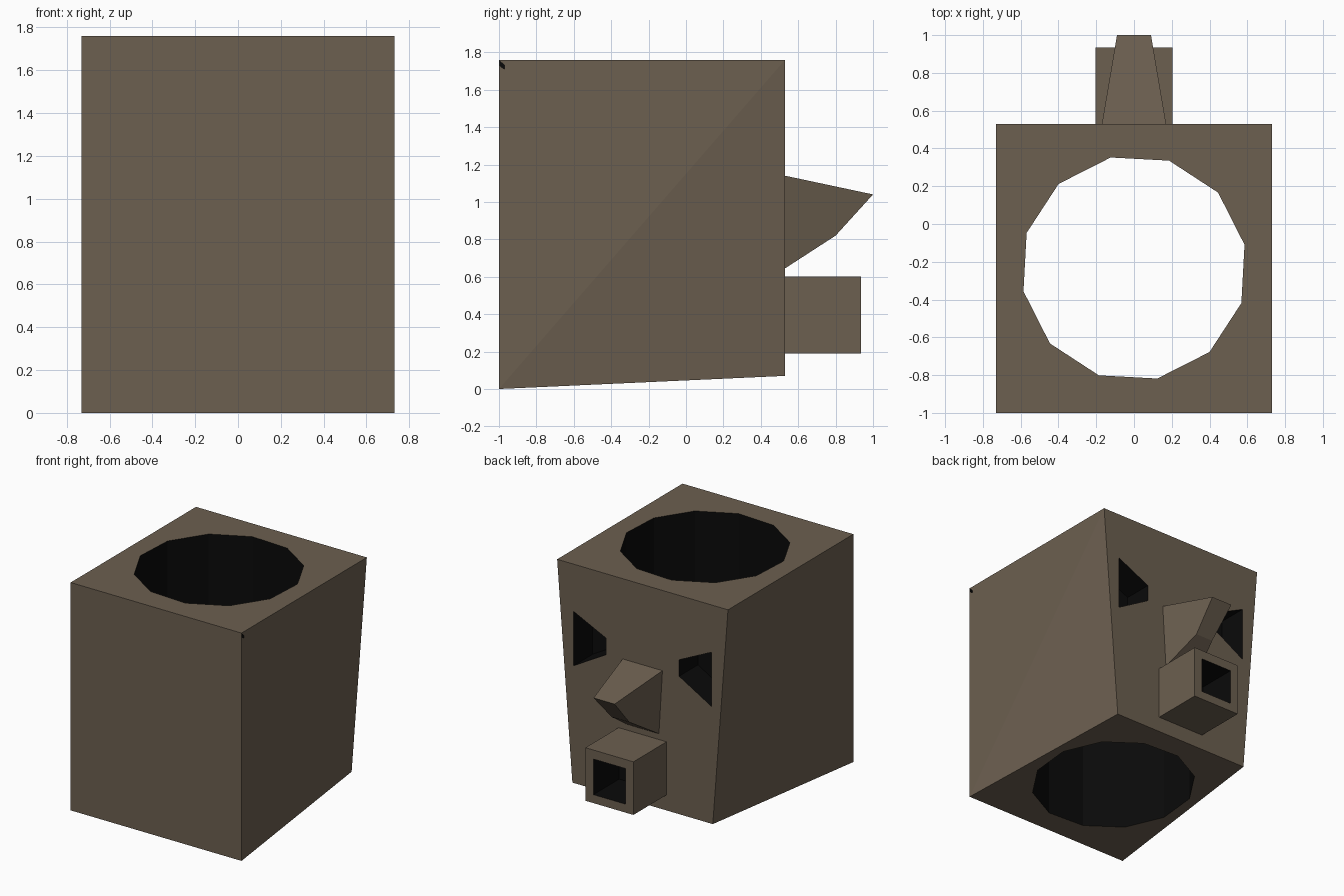
import bpy, bmesh
from math import cos, sin, radians

cube = bpy.data.objects.get("Cube")
if cube:
    bpy.data.objects.remove(cube, do_unlink=True)


def material(name, rgb):
    m = bpy.data.materials.new(name)
    m.use_nodes = True
    m.diffuse_color = (*rgb, 1)
    m.node_tree.nodes["Principled BSDF"].inputs["Base Color"].default_value = (*rgb, 1)
    return m


MATS = [material("stone_brown", (0.15, 0.115, 0.08)),
        material("hollow_black", (0.003, 0.003, 0.003))]


def loft(name, *rings, slot=0):
    """Closed solid skinned through rings of equal length."""
    bm = bmesh.new()
    loops = [[bm.verts.new(p) for p in ring] for ring in rings]
    for a, b in zip(loops, loops[1:]):
        n = len(a)
        for i in range(n):
            j = (i + 1) % n
            bm.faces.new((a[i], a[j], b[j], b[i]))
    bm.faces.new(loops[0])
    bm.faces.new(loops[-1])
    bmesh.ops.recalc_face_normals(bm, faces=bm.faces)
    for f in bm.faces:
        f.material_index = slot
    mesh = bpy.data.meshes.new(name)
    bm.to_mesh(mesh)
    bm.free()
    for m in MATS:
        mesh.materials.append(m)
    ob = bpy.data.objects.new(name, mesh)
    bpy.context.collection.objects.link(ob)
    return ob


def carve(target, cutter):
    """Subtract the cutter; its black faces line the hollow."""
    mod = target.modifiers.new("carve", "BOOLEAN")
    mod.operation = "DIFFERENCE"
    mod.solver = "EXACT"
    mod.object = cutter
    bpy.context.view_layer.objects.active = target
    bpy.ops.object.modifier_apply(modifier=mod.name)
    bpy.data.objects.remove(cutter, do_unlink=True)


def rect_y(w, z0, z1, y):
    return [(-w, y, z0), (w, y, z0), (w, y, z1), (-w, y, z1)]


FRONT, BACK, TOP = -1.0, 0.53, 1.76

# Body: block whose rear lower corners are pulled in and up
body = loft("body", rect_y(0.73, 0, TOP, FRONT),
            [(-0.6, BACK, 0.07), (0.6, BACK, 0.07), (0.73, BACK, TOP), (-0.73, BACK, TOP)])

# Split the twisted sides from front bottom to rear top
bm = bmesh.new()
bm.from_mesh(body.data)
bm.verts.ensure_lookup_table()
for low, high in ((0, 7), (1, 6)):
    bmesh.ops.connect_verts(bm, verts=[bm.verts[low], bm.verts[high]])
bm.to_mesh(body.data)
bm.free()

# Twelve-sided well straight through the body
ring = [(0.598 * cos(radians(11.9 + 30 * i)), -0.233 + 0.598 * sin(radians(11.9 + 30 * i)))
        for i in range(12)]
carve(body, loft("well_cutter", *[[(x, y, z) for x, y in ring] for z in (-0.2, 2)], slot=1))

# Slanted eye sockets
eye = [(0.59, 1.395), (0.312, 1.262), (0.312, 1.135), (0.59, 0.975)]
for side in (-1, 1):
    carve(body, loft("eye_cutter", *[[(side * x, y, z) for x, z in eye] for y in (0.3, 0.7)], slot=1))

# Small chip beside the top front corner
chip = [(-0.997, 1.755), (-0.97, 1.73), (-0.97, 1.71), (-0.993, 1.725)]
carve(body, loft("chip_cutter", *[[(x, y, z) for y, z in chip] for x in (0.715, 0.75)], slot=1))

# Nose: wedge tapering to a blunt raised tip
nose = [(0.17, BACK, 1.14), (0.09, 1.0, 1.04), (0.075, 0.8, 0.82), (0.14, BACK, 0.645)]
loft("nose", [(-x, y, z) for x, y, z in nose], nose)

# Mouth: square spout with a dark opening
mouth = loft("mouth", rect_y(0.205, 0.19, 0.6, BACK - 0.02), rect_y(0.205, 0.19, 0.6, 0.935))
carve(mouth, loft("mouth_cutter", rect_y(0.137, 0.255, 0.53, 0.62),
                  rect_y(0.137, 0.255, 0.53, 1.1), slot=1))
